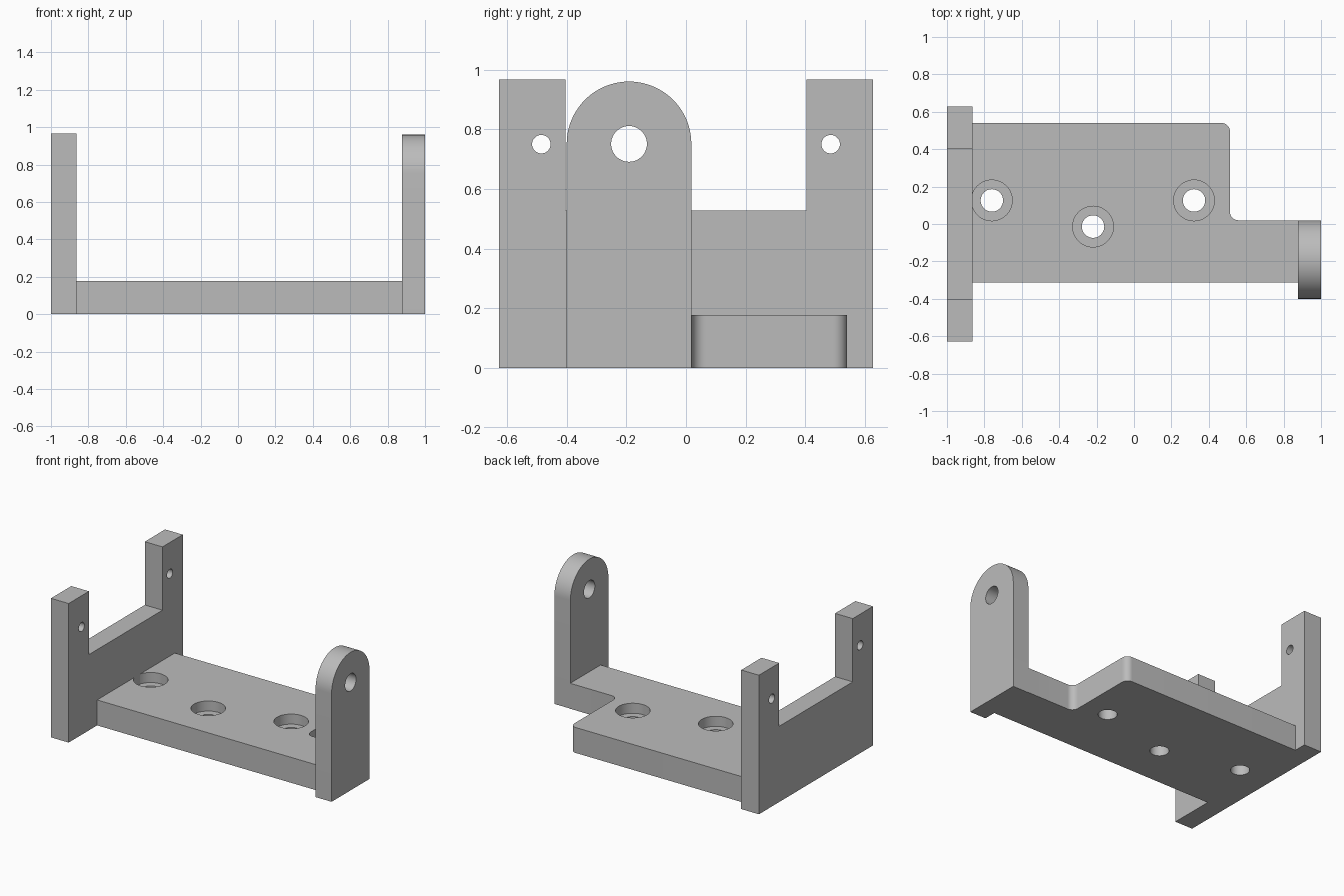
import bpy, bmesh, math
from mathutils import Vector

if "Cube" in bpy.data.objects:
    bpy.data.objects.remove(bpy.data.objects["Cube"])

metal = bpy.data.materials.new("plain grey")
metal.diffuse_color = (0.5, 0.5, 0.5, 1)
metal.use_nodes = True
metal.node_tree.nodes["Principled BSDF"].inputs["Base Color"].default_value = metal.diffuse_color


def arc(cx, cy, r, a0, a1, n):
    """Points along an arc, angles in degrees."""
    return [(cx + r * math.cos(math.radians(a0 + (a1 - a0) * i / n)),
             cy + r * math.sin(math.radians(a0 + (a1 - a0) * i / n))) for i in range(n + 1)]


def extrude(name, points, lo, hi, axis):
    """Extrude a profile: xy points along z, or yz points along x."""
    place = (lambda p, d: (p[0], p[1], d)) if axis == "z" else (lambda p, d: (d, p[0], p[1]))
    bm = bmesh.new()
    face = bm.faces.new([bm.verts.new(place(p, lo)) for p in points])
    top = bmesh.ops.extrude_face_region(bm, geom=[face])["geom"]
    shift = Vector((0, 0, hi - lo)) if axis == "z" else Vector((hi - lo, 0, 0))
    bmesh.ops.translate(bm, verts=[v for v in top if isinstance(v, bmesh.types.BMVert)], vec=shift)
    bmesh.ops.recalc_face_normals(bm, faces=bm.faces)
    mesh = bpy.data.meshes.new(name)
    bm.to_mesh(mesh)
    bm.free()
    mesh.materials.append(metal)
    ob = bpy.data.objects.new(name, mesh)
    bpy.context.collection.objects.link(ob)
    return ob


def drill(target, centre, r, lo, hi, axis):
    """Cut a round hole and discard the cutter."""
    cutter = extrude("hole_cutter", arc(*centre, r, 0, 360, 48)[:-1], lo, hi, axis)
    cutter.hide_render = True
    mod = target.modifiers.new("hole", "BOOLEAN")
    mod.operation, mod.solver, mod.object = "DIFFERENCE", "EXACT", cutter
    bpy.context.view_layer.objects.active = target
    bpy.ops.object.modifier_apply(modifier=mod.name)
    bpy.data.objects.remove(cutter)


def smooth(ob):
    bpy.ops.object.select_all(action="DESELECT")
    ob.select_set(True)
    bpy.context.view_layer.objects.active = ob
    bpy.ops.object.shade_smooth_by_angle(angle=math.radians(30))


WALL_X, LUG_X, PLATE_Z, F = -0.864, 0.877, 0.177, 0.045

# Base plate with a notch, one rounded corner and one filleted corner
plate = extrude("base_plate",
                [(WALL_X, -0.314), (LUG_X, -0.314), (LUG_X, 0.02)]
                + arc(0.513 + F, 0.02 + F, F, 270, 180, 10)
                + arc(0.513 - F, 0.54 - F, F, 0, 90, 10)
                + [(WALL_X, 0.54)], 0, PLATE_Z, "z")

# End wall with two uprights
wall = extrude("end_wall",
               [(-0.627, 0), (0.627, 0), (0.627, 0.967), (0.404, 0.967), (0.404, 0.527),
                (-0.404, 0.527), (-0.404, 0.967), (-0.627, 0.967)], -1, WALL_X, "x")

# Round-topped pivot lug
lug = extrude("pivot_lug", [(-0.4, 0), (0.018, 0)] + arc(-0.191, 0.751, 0.209, 0, 180, 40),
              LUG_X, 1, "x")

# Counterbored screw holes
for c in [(-0.76, 0.126), (-0.219, -0.014), (0.321, 0.126)]:
    drill(plate, c, 0.06, -0.1, 0.3, "z")
    drill(plate, c, 0.109, PLATE_Z - 0.07, 0.3, "z")

# Upright pin holes and pivot hole
for side in (-1, 1):
    drill(wall, (side * 0.485, 0.75), 0.031, -1.1, -0.8, "x")
drill(lug, (-0.191, 0.751), 0.06, 0.8, 1.1, "x")

for part in (plate, wall, lug):
    smooth(part)
